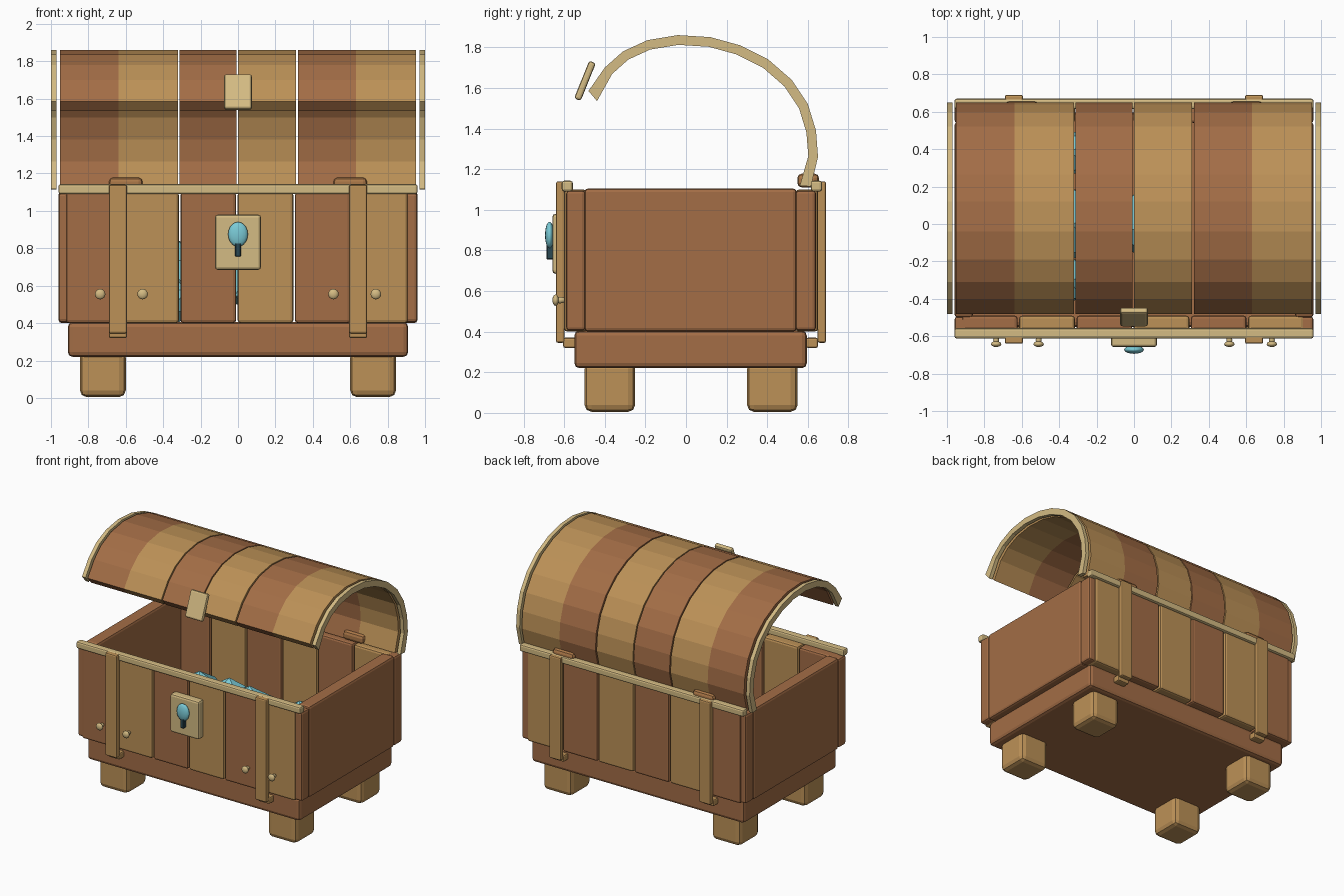
import bpy, bmesh, math
from mathutils import Matrix, Vector

if "Cube" in bpy.data.objects:
    bpy.data.objects.remove(bpy.data.objects["Cube"])


def material(name, r, g, b):
    def lin(c):
        c /= 255
        return c / 12.92 if c < 0.04 else ((c + 0.055) / 1.055) ** 2.4
    m = bpy.data.materials.new(name)
    m.diffuse_color = (lin(r), lin(g), lin(b), 1)
    m.use_nodes = True
    m.node_tree.nodes["Principled BSDF"].inputs["Base Color"].default_value = m.diffuse_color
    return m


DARK = material("dark_wood", 163, 109, 70)
LIGHT = material("light_wood", 188, 145, 87)
HINGE = material("hinge_wood", 172, 120, 72)
BRASS = material("pale_brass", 212, 187, 131)
CYAN = material("cyan_gem", 122, 202, 214)
SLOT = material("keyhole_slot", 42, 72, 82)


def finish(name, bm, mat):
    bmesh.ops.recalc_face_normals(bm, faces=bm.faces)
    me = bpy.data.meshes.new(name)
    bm.to_mesh(me)
    bm.free()
    me.materials.append(mat)
    ob = bpy.data.objects.new(name, me)
    bpy.context.scene.collection.objects.link(ob)
    return ob


def box(name, mat, x, y, z, bevel=0.015, segments=2):
    """Bevelled box from (min, max) ranges."""
    lo, hi = Vector((x[0], y[0], z[0])), Vector((x[1], y[1], z[1]))
    bm = bmesh.new()
    bmesh.ops.create_cube(bm, size=1)
    for v in bm.verts:
        v.co = Vector([c * (b - a) for c, a, b in zip(v.co, lo, hi)])
    if bevel:
        bmesh.ops.bevel(bm, geom=bm.edges[:], offset=bevel, segments=segments,
                        profile=0.5, affect='EDGES')
    ob = finish(name, bm, mat)
    ob.location = (lo + hi) / 2
    return ob


def ball(name, mat, loc, scale, u=12, v=8):
    bm = bmesh.new()
    bmesh.ops.create_uvsphere(bm, u_segments=u, v_segments=v, radius=1)
    bmesh.ops.transform(bm, matrix=Matrix.Diagonal((*scale, 1)), verts=bm.verts)
    for f in bm.faces:
        f.smooth = True
    ob = finish(name, bm, mat)
    ob.location = loc
    return ob


def gem(loc, r, turn):
    bm = bmesh.new()
    bmesh.ops.create_icosphere(bm, subdivisions=1, radius=r)
    ob = finish("gem", bm, CYAN)
    ob.location = loc
    ob.rotation_euler = (0, 0, turn)


# Base and feet
box("base", DARK, (-0.91, 0.91), (-0.55, 0.595), (0.22, 0.405), 0.025)
for sx in (-1, 1):
    for y0 in (-0.50, 0.30):
        box("foot", LIGHT, sorted((sx * 0.60, sx * 0.845)), (y0, y0 + 0.25),
            (0.005, 0.25), 0.035)

# Side panels
for sx in (-1, 1):
    box("side_panel", DARK, sorted((sx * 0.86, sx * 0.96)), (-0.50, 0.545),
        (0.40, 1.105), 0.018)

# Front and back planks in alternating wood
for i in range(6):
    x0 = -0.92 + i * 0.306
    for name, y in (("front_plank", (-0.60, -0.49)), ("back_plank", (0.54, 0.65))):
        box(name, LIGHT if i % 2 else DARK, (x0, x0 + 0.298), y, (0.40, 1.10), 0.016)
# Corner posts closing the plank rows
for sx in (-1, 1):
    for y in ((-0.59, -0.495), (0.54, 0.64)):
        box("corner_post", DARK, sorted((sx * 0.88, sx * 0.96)), y, (0.405, 1.095), 0.016)

# Rim rails
for y0 in (-0.612, 0.615):
    box("rail", BRASS, (-0.96, 0.96), (y0, y0 + 0.055), (1.09, 1.143), 0.012)

# Straps, strap hooks and hinges
for sx in (-1, 1):
    x = (sx * 0.642 - 0.049, sx * 0.642 + 0.049)
    box("front_strap", LIGHT, x, (-0.64, -0.598), (0.345, 1.14), 0.01)
    box("front_hook", LIGHT, x, (-0.605, -0.54), (0.32, 0.37), 0.01)
    box("back_strap", LIGHT, x, (0.648, 0.69), (0.345, 1.14), 0.01)
    box("back_hook", LIGHT, x, (0.59, 0.65), (0.32, 0.37), 0.01)
    box("hinge", HINGE, sorted((sx * 0.51, sx * 0.69)), (0.548, 0.655), (1.11, 1.178), 0.022)
    # Rivets
    for rx in (0.51, 0.737):
        ball("rivet", BRASS, (sx * rx, -0.642, 0.555), (0.028, 0.016, 0.028))
        ball("rivet_stem", BRASS, (sx * rx, -0.62, 0.555), (0.016, 0.03, 0.016), 8, 6)

# Lock plate with gem and slot
box("lock_plate", BRASS, (-0.123, 0.123), (-0.658, -0.59), (0.685, 0.98), 0.015)
ball("lock_gem", CYAN, (0, -0.672, 0.875), (0.053, 0.022, 0.066), 16, 10)
box("lock_slot", SLOT, (-0.015, 0.015), (-0.686, -0.65), (0.755, 0.83), 0.004, 1)

# Open lid: curved strips sharing one arc profile (y, z)
OUTER = [(-0.48, 1.585), (-0.40, 1.70), (-0.31, 1.78), (-0.19, 1.835), (-0.04, 1.86),
         (0.12, 1.85), (0.265, 1.81), (0.405, 1.74), (0.52, 1.64), (0.60, 1.52),
         (0.64, 1.39), (0.65, 1.26), (0.615, 1.115)]
INNER = []
for i, p in enumerate(OUTER):
    a, b = Vector(OUTER[max(i - 1, 0)]), Vector(OUTER[min(i + 1, len(OUTER) - 1)])
    t = (b - a).normalized()
    INNER.append((p[0] + t.y * 0.048, p[1] - t.x * 0.048))
INNER[0] = (-0.438, 1.535)
INNER[-1] = (0.56, 1.118)


def arc_strip(name, mat, x0, x1):
    bm = bmesh.new()
    rows = [[bm.verts.new((x, *p)) for x, p in
             ((x0, o), (x1, o), (x1, n), (x0, n))] for o, n in zip(OUTER, INNER)]
    for r, s in zip(rows, rows[1:]):
        for k in range(4):
            j = (k + 1) % 4
            bm.faces.new((r[k], r[j], s[j], s[k]))
    bm.faces.new(rows[0])
    bm.faces.new(rows[-1])
    finish(name, bm, mat)


EDGES = [(-0.952, -0.64), (-0.64, -0.322), (-0.313, -0.007),
         (0.001, 0.311), (0.321, 0.63), (0.63, 0.952)]
for i, (x0, x1) in enumerate(EDGES):
    arc_strip("lid_plank", LIGHT if i % 2 else DARK, x0, x1)
for x0 in (-1.0, 0.97):
    arc_strip("lid_rim", BRASS, x0, x0 + 0.03)

# Clasp on the lid's front edge
clasp = box("clasp", BRASS, (-0.074, 0.074), (-0.515, -0.48), (1.535, 1.735), 0.012)
clasp.rotation_euler = (-math.radians(22), 0, 0)

# Gems inside the chest
for x, y, z, r, t in ((-0.33, 0.0, 0.64, 0.21, 0.3), (0.10, 0.0, 0.64, 0.21, 0.9),
                      (0.53, 0.0, 0.64, 0.21, 1.4), (-0.34, -0.3, 0.52, 0.13, 0.2),
                      (-0.34, 0.38, 0.52, 0.13, 0.7)):
    gem((x, y, z), r, t)
